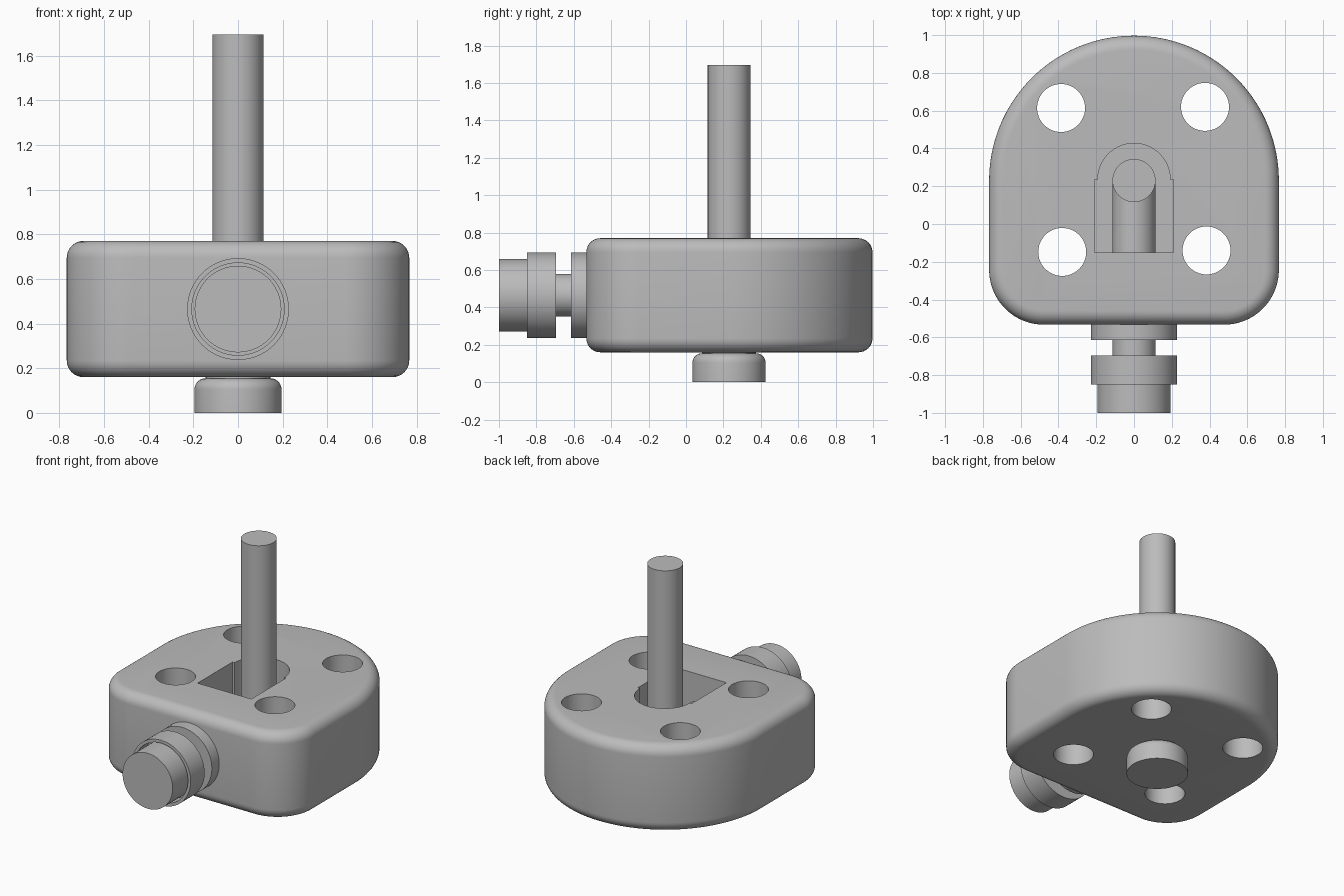
import bpy, bmesh
from math import sin, cos, pi, radians
from mathutils import Matrix

if "Cube" in bpy.data.objects:
    bpy.data.objects.remove(bpy.data.objects["Cube"], do_unlink=True)

grey = bpy.data.materials.new("plain_grey")
grey.use_nodes = True
COLOUR = (0.5, 0.5, 0.5, 1)
grey.diffuse_color = COLOUR
grey.node_tree.nodes["Principled BSDF"].inputs["Base Color"].default_value = COLOUR

AXIS_Y = 0.23      # depth of the upright shaft
AXIS_Z = 0.465     # height of the front shaft


def make_object(name, bm):
    bmesh.ops.recalc_face_normals(bm, faces=bm.faces)
    mesh = bpy.data.meshes.new(name)
    bm.to_mesh(mesh)
    bm.free()
    mesh.materials.append(grey)
    obj = bpy.data.objects.new(name, mesh)
    bpy.context.collection.objects.link(obj)
    return obj


def smooth(obj):
    bpy.ops.object.select_all(action='DESELECT')
    obj.select_set(True)
    bpy.context.view_layer.objects.active = obj
    bpy.ops.object.shade_smooth_by_angle(angle=radians(30))


def arc(cx, cy, r, start, end, n):
    angles = [radians(start + (end - start) * i / n) for i in range(n + 1)]
    return [(cx + r * cos(a), cy + r * sin(a)) for a in angles]


def prism(name, outline, z0, z1):
    bm = bmesh.new()
    base = bm.faces.new([bm.verts.new((x, y, z0)) for x, y in outline])
    top = bmesh.ops.extrude_face_region(bm, geom=[base])["geom"]
    verts = [v for v in top if isinstance(v, bmesh.types.BMVert)]
    bmesh.ops.translate(bm, verts=verts, vec=(0, 0, z1 - z0))
    return make_object(name, bm)


def lathe(name, profile, matrix, sides=64):
    """Revolve a (radius, height) profile that begins and ends on the axis."""
    bm = bmesh.new()
    verts = [bm.verts.new((r, 0, h)) for r, h in profile]
    edges = [bm.edges.new(pair) for pair in zip(verts, verts[1:])]
    bmesh.ops.spin(bm, geom=verts + edges, axis=(0, 0, 1), cent=(0, 0, 0),
                   angle=2 * pi, steps=sides)
    bmesh.ops.remove_doubles(bm, verts=bm.verts, dist=1e-4)
    bmesh.ops.transform(bm, matrix=matrix, verts=bm.verts)
    obj = make_object(name, bm)
    smooth(obj)
    return obj


# Housing: round back, rounded front corners, soft top and bottom rims
outline = (arc(0, AXIS_Y, 0.767, 0, 180, 64)
           + arc(-0.477, -0.243, 0.29, 180, 270, 20)
           + arc(0.477, -0.243, 0.29, 270, 360, 20))
housing = prism("housing", outline, 0.16, 0.77)
bevel = housing.modifiers.new("rim", 'BEVEL')
bevel.width = 0.075
bevel.segments = 8
bevel.limit_method = 'ANGLE'
bevel.angle_limit = radians(60)

# Cutters: four bolt holes and the keyhole-shaped pocket
cutters = [prism("hole_cutter", arc(x, y, 0.127, 0, 352.5, 47), 0, 1)
           for x, y in ((-0.386, 0.614), (0.376, 0.62), (-0.38, -0.148), (0.384, -0.14))]
pocket = [(-0.208, -0.15), (0.208, -0.15), (0.208, 0.235)]
pocket += arc(0, 0.235, 0.192, 0, 180, 32) + [(-0.208, 0.235)]
cutters.append(prism("pocket_cutter", pocket, 0.27, 1))
for cutter in cutters:
    cutter.hide_render = True
    cut = housing.modifiers.new("cut", 'BOOLEAN')
    cut.operation = 'DIFFERENCE'
    cut.solver = 'EXACT'
    cut.object = cutter

# Bake the cuts, then drop the cutters
graph = bpy.context.evaluated_depsgraph_get()
baked = bpy.data.meshes.new_from_object(housing.evaluated_get(graph))
housing.modifiers.clear()
housing.data = baked
for cutter in cutters:
    bpy.data.objects.remove(cutter, do_unlink=True)
smooth(housing)

# Upright shaft and the bushing under the housing
upright = Matrix.Translation((0, AXIS_Y, 0))
lathe("upright_shaft", [(0, 0.25), (0.114, 0.25), (0.114, 1.695), (0, 1.695)], upright)
shoulder = arc(0.145, 0.105, 0.05, 0, 90, 8)
lathe("bottom_bushing", [(0, 0), (0.195, 0)] + shoulder + [(0.145, 0.2), (0, 0.2)], upright)

# Front shaft, pointing forward from the pocket
forward = Matrix.Translation((0, 0, AXIS_Z)) @ Matrix.Rotation(pi / 2, 4, 'X')
lathe("front_shaft", [(0, -AXIS_Y), (0.114, -AXIS_Y), (0.114, 0.72), (0, 0.72)], forward)
lathe("front_flange", [(0, 0.5), (0.228, 0.5), (0.228, 0.615), (0, 0.615)], forward)
lathe("front_collar", [(0, 0.695), (0.228, 0.695), (0.228, 0.85), (0.207, 0.85),
                       (0.207, 0.75), (0, 0.75)], forward)
lathe("front_cap", [(0, 0.74), (0.194, 0.74), (0.194, 1), (0, 1)], forward)
